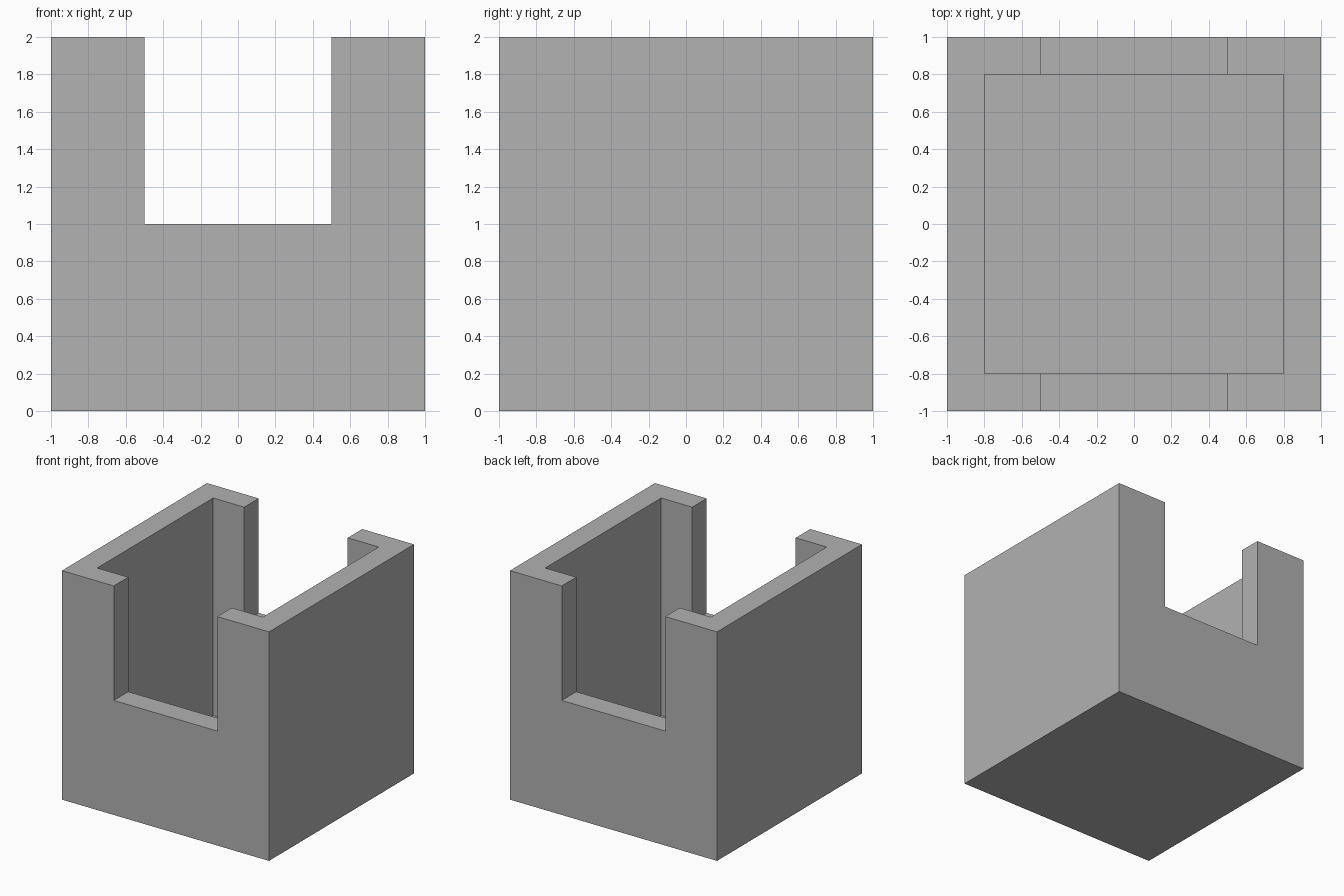
import bpy

default = bpy.data.objects.get("Cube")
if default:
    bpy.data.objects.remove(default, do_unlink=True)

SIZE = 2.0      # outer edge length
WALL = 0.2      # side wall thickness
FLOOR = 0.1     # floor thickness
SLOT = 1.0      # slot width, also the height of its sill


def box(name, size, base_z):
    """Box centred on x and y, standing on base_z."""
    bpy.ops.mesh.primitive_cube_add(size=1, location=(0, 0, base_z + size[2] / 2))
    obj = bpy.context.object
    obj.name = name
    obj.scale = size
    bpy.ops.object.transform_apply(location=True, rotation=False, scale=True)
    return obj


def cut(target, cutter):
    """Subtract the cutter for good, then discard it."""
    cutter.hide_render = True
    mod = target.modifiers.new(cutter.name, "BOOLEAN")
    mod.operation = "DIFFERENCE"
    mod.solver = "EXACT"
    mod.object = cutter
    bpy.context.view_layer.objects.active = target
    bpy.ops.object.modifier_apply(modifier=mod.name)
    bpy.data.objects.remove(cutter, do_unlink=True)


# Plain grey material
grey = bpy.data.materials.new("grey")
grey.use_nodes = True
colour = (0.445, 0.445, 0.445, 1)
grey.diffuse_color = colour
grey.node_tree.nodes["Principled BSDF"].inputs["Base Color"].default_value = colour

# Open-topped box
body = box("open_box", (SIZE, SIZE, SIZE), 0)
inner = SIZE - 2 * WALL
cut(body, box("hollow", (inner, inner, SIZE), FLOOR))

# Slots through the front and back walls
cut(body, box("slot", (SLOT, SIZE * 2, SIZE), SLOT))

body.data.materials.clear()
body.data.materials.append(grey)
